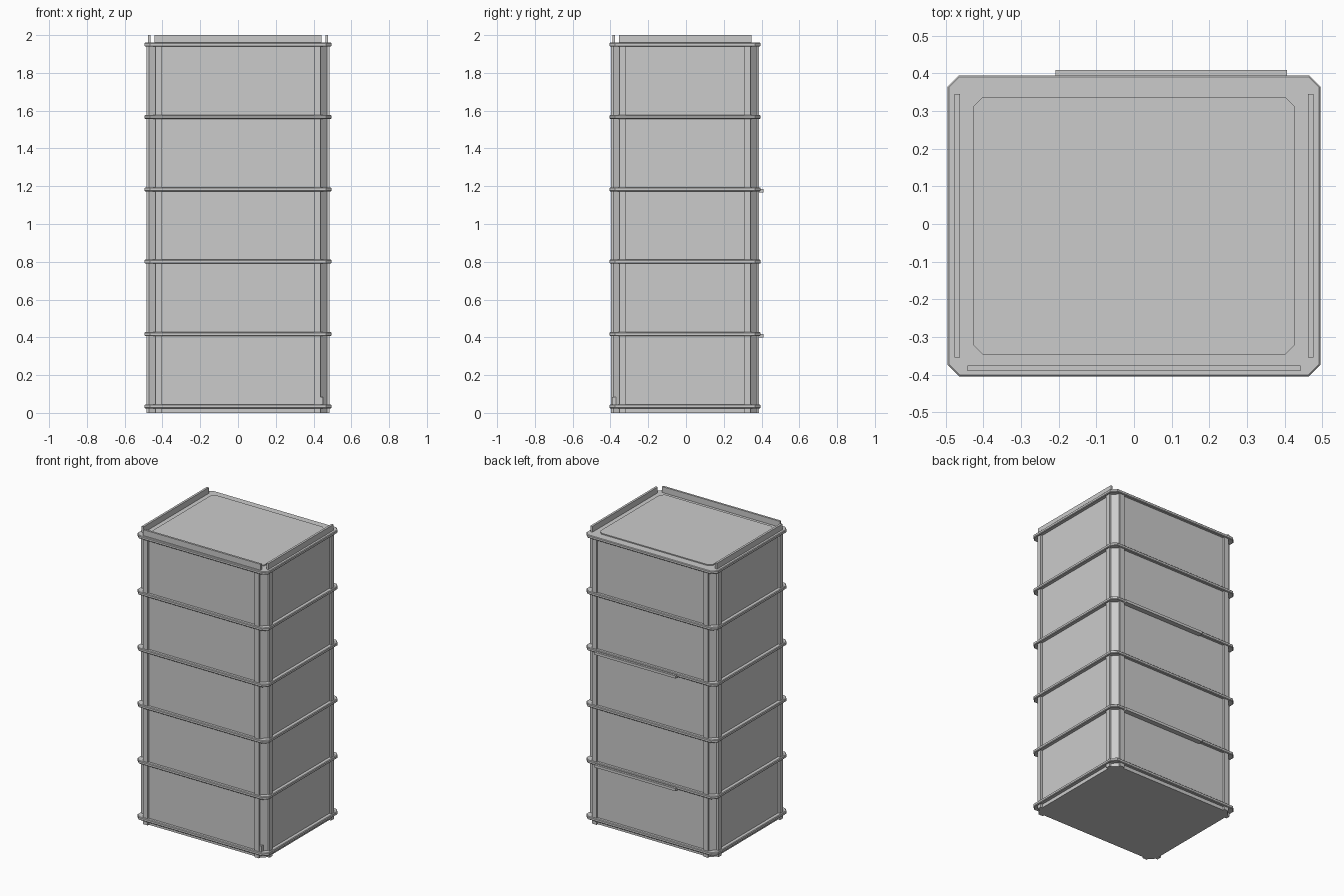
import bpy, bmesh

if "Cube" in bpy.data.objects:
    bpy.data.objects.remove(bpy.data.objects["Cube"])

CY = -0.005  # depth centre of the main tower


def prism(name, pts, z0, z1, bevel=0.0):
    bm = bmesh.new()
    f = bm.faces.new([bm.verts.new((x, y, z0)) for x, y in pts])
    ext = bmesh.ops.extrude_face_region(bm, geom=[f])
    for v in ext["geom"]:
        if isinstance(v, bmesh.types.BMVert):
            v.co.z = z1
    bmesh.ops.recalc_face_normals(bm, faces=bm.faces)
    me = bpy.data.meshes.new(name)
    bm.to_mesh(me)
    bm.free()
    ob = bpy.data.objects.new(name, me)
    bpy.context.collection.objects.link(ob)
    if bevel:
        m = ob.modifiers.new("edge_bevel", "BEVEL")
        m.width = bevel
        m.segments = 1
        m.limit_method = 'ANGLE'
        m.angle_limit = 1.2   # only the rims, not the 45 degree corners
    return ob


def octagon(hx, hy, c):
    return [(x, y + CY) for x, y in (
        (-hx + c, -hy), (hx - c, -hy), (hx, -hy + c), (hx, hy - c),
        (hx - c, hy), (-hx + c, hy), (-hx, hy - c), (-hx, -hy + c))]


def box(name, x0, x1, y0, y1, z0, z1):
    return prism(name, [(x0, y0), (x1, y0), (x1, y1), (x0, y1)], z0, z1)


# tower body with chamfered corners
prism("tower_body", octagon(0.47, 0.38, 0.034), 0, 1.945)

# projecting floor ledges
for i in range(6):
    z = 0.0345 + i * 0.383
    prism(f"ledge_{i}", octagon(0.495, 0.40, 0.03), z - 0.0105, z + 0.0105, 0.004)

# pilaster strips either side of every corner
for sx in (-1, 1):
    for sy in (-1, 1):
        x = sorted((sx * 0.402, sx * 0.436))
        y = sorted((CY + sy * 0.375, CY + sy * 0.392))
        box("pilaster_face", *x, *y, 0, 1.95)
        x = sorted((sx * 0.465, sx * 0.484))
        y = sorted((CY + sy * 0.315, CY + sy * 0.346))
        box("pilaster_side", *x, *y, 0, 1.95)

# slightly raised roof panel
prism("roof_panel", octagon(0.426, 0.343, 0.025), 1.95, 1.967)

# parapet walls on three sides of the roof
box("parapet_front", -0.443, 0.443, -0.39, -0.376, 1.95, 2.0)
for sx in (-1, 1):
    x = sorted((sx * 0.462, sx * 0.477))
    box("parapet_side", *x, -0.355, 0.346, 1.95, 2.0)

# thin rails along the back
for z in (0.409, 1.176):
    box("back_rail", -0.208, 0.406, 0.375, 0.409, z - 0.009, z + 0.009)

# small block at the foot of the front right corner
box("corner_block", 0.435, 0.45, -0.392, -0.365, 0.04, 0.085)
